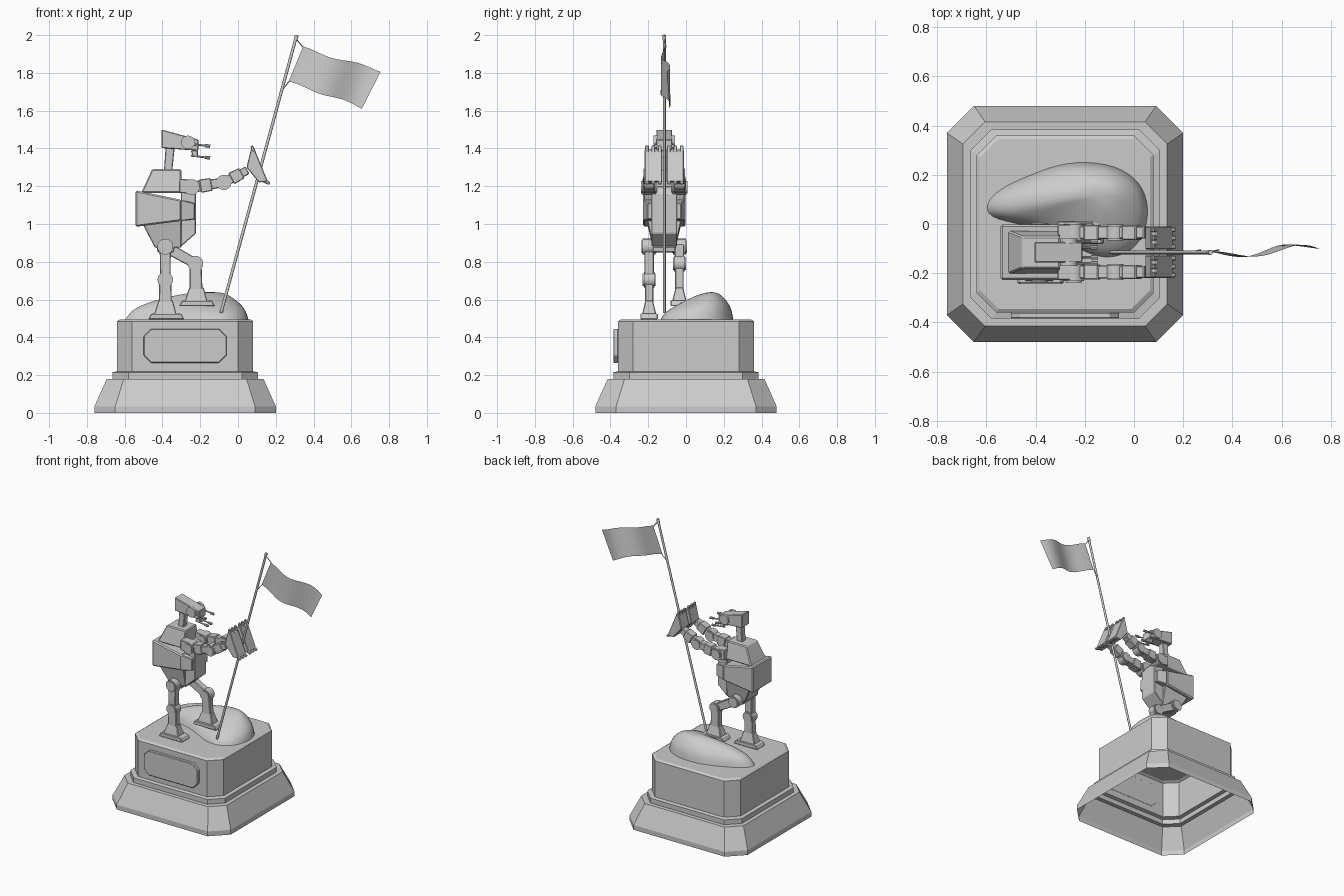
import bpy, bmesh
from math import sin, pi, radians
from mathutils import Vector

cube = bpy.data.objects.get("Cube")
if cube:
    bpy.data.objects.remove(cube, do_unlink=True)

stone = bpy.data.materials.new("plain_grey")
stone.use_nodes = True
GREY = (0.6, 0.6, 0.6, 1)
stone.diffuse_color = GREY
stone.node_tree.nodes["Principled BSDF"].inputs["Base Color"].default_value = GREY

MID = -0.115        # robot's centre plane
ARM = LEG = 0.08    # sideways offset of limbs


def finish(name, bm, bevel=0, smooth=None):
    bmesh.ops.recalc_face_normals(bm, faces=bm.faces)
    mesh = bpy.data.meshes.new(name)
    bm.to_mesh(mesh)
    bm.free()
    mesh.materials.append(stone)
    ob = bpy.data.objects.new(name, mesh)
    bpy.context.collection.objects.link(ob)
    if bevel:
        mod = ob.modifiers.new("edge", "BEVEL")
        mod.width, mod.segments = bevel, 1
    if smooth:
        bpy.ops.object.select_all(action="DESELECT")
        ob.select_set(True)
        bpy.context.view_layer.objects.active = ob
        bpy.ops.object.shade_smooth_by_angle(angle=radians(smooth))
    return ob


def loft(bm, rings, caps=(True, True)):
    loops = [[bm.verts.new(p) for p in ring] for ring in rings]
    for a, b in zip(loops, loops[1:]):
        for i in range(len(a)):
            j = (i + 1) % len(a)
            bm.faces.new((a[i], a[j], b[j], b[i]))
    if caps[0]:
        bm.faces.new(loops[0])
    if caps[1]:
        bm.faces.new(loops[-1])


def prism(name, pts, half, y=MID, bevel=0.004):
    """Side outline (x, z) or (x, z, half width) stretched across y."""
    bm = bmesh.new()
    pts = [p if len(p) == 3 else (*p, half) for p in pts]
    loft(bm, [[(x, y + s * h, z) for x, z, h in pts] for s in (-1, 1)])
    return finish(name, bm, bevel)


def limb(name, a, b, wa, wb, y, half):
    """Tapered box between two (x, z) points."""
    a, b = Vector(a), Vector(b)
    n = (b - a).normalized().orthogonal()
    return prism(name, [a + n * wa, b + n * wb, b - n * wb, a - n * wa], half, y)


def rod(name, a, b, r, sides=16):
    a, b = Vector(a), Vector(b)
    bm = bmesh.new()
    bmesh.ops.create_cone(bm, cap_ends=True, segments=sides, radius1=r, radius2=r,
                          depth=(b - a).length)
    turn = (b - a).to_track_quat("Z", "Y").to_matrix().to_4x4()
    turn.translation = (a + b) / 2
    bm.transform(turn)
    return finish(name, bm, smooth=40)


def joint(name, x, z, r, y, half):
    """Round joint with a raised hub cap, axis along y."""
    rod(name, (x, y - half, z), (x, y + half, z), r, 20)
    rod(name + "_cap", (x, y - half - 0.006, z), (x, y + half + 0.006, z), r * 0.8, 20)


def octagon(h, c, z, cx=-0.28):
    k = h - c
    return [(cx + x, y, z) for x, y in ((-h, -k), (-k, -h), (k, -h), (h, -k),
                                        (h, k), (k, h), (-k, h), (-h, k))]


# Pedestal: stepped octagonal shell, open underneath
bm = bmesh.new()
loft(bm, [octagon(*p) for p in (
    (.48, .11, 0), (.48, .11, .035), (.415, .09, .18), (.385, .085, .18),
    (.385, .085, .215), (.36, .08, .22), (.36, .08, .485), (.345, .075, .495))],
    (False, True))
finish("pedestal", bm)
bx, bz, cut = .22, .09, .04
prism("front_plaque", [(-.28 + x, .355 + z) for x, z in (
    (-bx, cut - bz), (cut - bx, -bz), (bx - cut, -bz), (bx, cut - bz),
    (bx, bz - cut), (bx - cut, bz), (cut - bx, bz), (-bx, bz - cut))],
    .0125, -.3715)

# Boulder: outline shrinking up to a rounded peak
outline = [(-.61, .07), (-.56, .14), (-.42, .2), (-.28, .255), (-.1, .25), (.01, .19),
           (.06, .1), (.055, -.02), (0, -.11), (-.1, -.145), (-.2, -.12), (-.38, -.01),
           (-.58, .015)]
peak = Vector((-.12, .13))
rings = []
for t, h in ((1, 0), (.93, .055), (.75, .095), (.48, .13), (.2, .15)):
    ring = []
    for p in outline:
        d = Vector(p) - peak
        q = peak + d * t
        low = 1 - .4 * t * max(0, -d.normalized().y)
        ring.append((q.x, q.y, .493 + h * low))
    rings.append(ring)
bm = bmesh.new()
loft(bm, rings, (False, True))
rock = finish("boulder", bm, smooth=80)
rock.modifiers.new("round", "SUBSURF").levels = 2
rock.modifiers["round"].render_levels = 2

# Flag pole with ties
foot, tip = Vector((-.09, MID, .53)), Vector((.307, MID, 1.985))
rod("flag_pole", foot, tip, .008, 12)
rod("pole_finial", tip - (tip - foot) * .008, tip + (tip - foot) * .01, .01, 12)
rod("upper_tie", (.303, MID, 1.985), (.345, -.105, 1.935), .003, 6)
rod("lower_tie", (.227, MID, 1.70), (.27, -.105, 1.755), .003, 6)

# Waving flag
bm = bmesh.new()
bmesh.ops.create_grid(bm, x_segments=20, y_segments=8, size=.5)
corners = [Vector(c) for c in ((.268, 1.755), (.655, 1.61), (.345, 1.94), (.755, 1.805))]
for v in bm.verts:
    u, w = v.co.x + .5, v.co.y + .5
    p = corners[0].lerp(corners[1], u).lerp(corners[2].lerp(corners[3], u), w)
    wave = sin(2 * pi * (u - .6 + .08 * (w - .5)))
    v.co = (p.x, MID + (.008 + .027 * u) * wave,
            p.y + .013 * sin(pi * u) * wave + .008 * sin(pi * u) * (1 - w))
finish("flag", bm, smooth=80)

# Torso
prism("upper_torso", [(-.455, 1.29, .065), (-.3, 1.29, .065), (-.3, 1.165, .088),
                      (-.512, 1.165, .088)], .08, bevel=.006)
prism("waist_armour", [(-.542, 1.178), (-.3, 1.128), (-.3, 1.016), (-.542, .985)],
      .112, bevel=.008)
prism("waist_armour_front", [(-.302, 1.128, .11), (-.228, 1.11, .09), (-.228, 1.025, .09),
                             (-.302, 1.016, .11)], .1)
prism("lower_torso", [(-.505, 1.0, .09), (-.3, 1.02, .09), (-.3, .875, .06),
                      (-.44, .875, .06)], .08)
prism("chest_front", [(-.302, 1.2), (-.24, 1.19), (-.223, 1.16), (-.223, .95),
                      (-.302, .88)], .068)
prism("pelvis", [(-.44, .915), (-.33, .915), (-.34, .85), (-.425, .85)], .06)

# Neck and head
prism("neck", [(-.392, 1.28), (-.348, 1.28), (-.335, 1.41), (-.383, 1.41)], .022)
prism("head", [(-.405, 1.5), (-.21, 1.447), (-.21, 1.388), (-.405, 1.402)], .042)
prism("chin", [(-.25, 1.39), (-.213, 1.39), (-.213, 1.352), (-.24, 1.36)], .025)

for side, s in (("right", -1), ("left", 1)):
    y = MID + s * ARM

    # Eyes and guns
    rod(side + "_eye", (-.265, MID + s * .035, 1.432), (-.265, MID + s * .056, 1.432), .036, 20)
    for gun, gy, z in (("cheek_gun", .045, 1.424), ("chin_gun", .02, 1.362)):
        gy = MID + s * gy
        rod(f"{side}_{gun}", (-.25, gy, z), (-.15, gy, z - .012), .005, 8)
        rod(f"{side}_{gun}_muzzle", (-.175, gy, z - .009), (-.147, gy, z - .012), .009, 8)

    # Arm
    shoulder, elbow, wrist = (-.245, 1.195), (-.075, 1.22), (.05, 1.285)
    prism(side + "_shoulder_mount", [(-.31, 1.24), (-.25, 1.235), (-.25, 1.16),
                                     (-.31, 1.165)], .032, y)
    joint(side + "_shoulder", *shoulder, .042, y, .036)
    limb(side + "_upper_arm", shoulder, elbow, .031, .024, y, .026)
    limb(side + "_arm_cuff", (-.2, 1.2), (-.14, 1.21), .036, .034, y, .031)
    joint(side + "_elbow", *elbow, .04, y, .026)
    limb(side + "_forearm", elbow, wrist, .026, .022, y, .024)
    limb(side + "_forearm_cuff", (-.035, 1.24), (.02, 1.27), .034, .03, y, .029)

    # Hand with gripping fingers at both ends
    hy = MID + s * .058
    prism(side + "_hand", [(.068, 1.395), (.092, 1.385), (.158, 1.225), (.11, 1.22),
                           (.045, 1.30)], .046, hy)
    for i in (-1, 0, 1):
        fy = hy + i * .034
        limb(f"{side}_finger_{i + 2}", (.085, 1.375), (.073, 1.415), .012, .007, fy, .01)
        limb(f"{side}_thumb_{i + 2}", (.13, 1.235), (.168, 1.213), .013, .007, fy, .01)

# Legs: right one straight, left one stepping up onto the boulder
for side, s, knee, ankle, ground in (("right", -1, (-.385, .705), (-.385, .58), .495),
                                     ("left", 1, (-.225, .79), (-.222, .65), .565)):
    y, hip = MID + s * LEG, (-.385, .88)
    joint(side + "_hip", *hip, .042, y, .034)
    limb(side + "_thigh", hip, knee, .03, .027, y, .025)
    joint(side + "_knee", *knee, .041, y, .028)
    limb(side + "_shin", knee, ankle, .032, .034, y, .022)
    x = ankle[0]
    prism(side + "_ankle", [(x - .036, ground + .1, .02), (x + .04, ground + .1, .02),
                            (x + .06, ground + .025, .038), (x - .06, ground + .025, .038)],
          .03, y)
    prism(side + "_foot", [(x - .09, ground), (x + .1, ground), (x + .085, ground + .03),
                           (x - .075, ground + .03)], .046, y)
